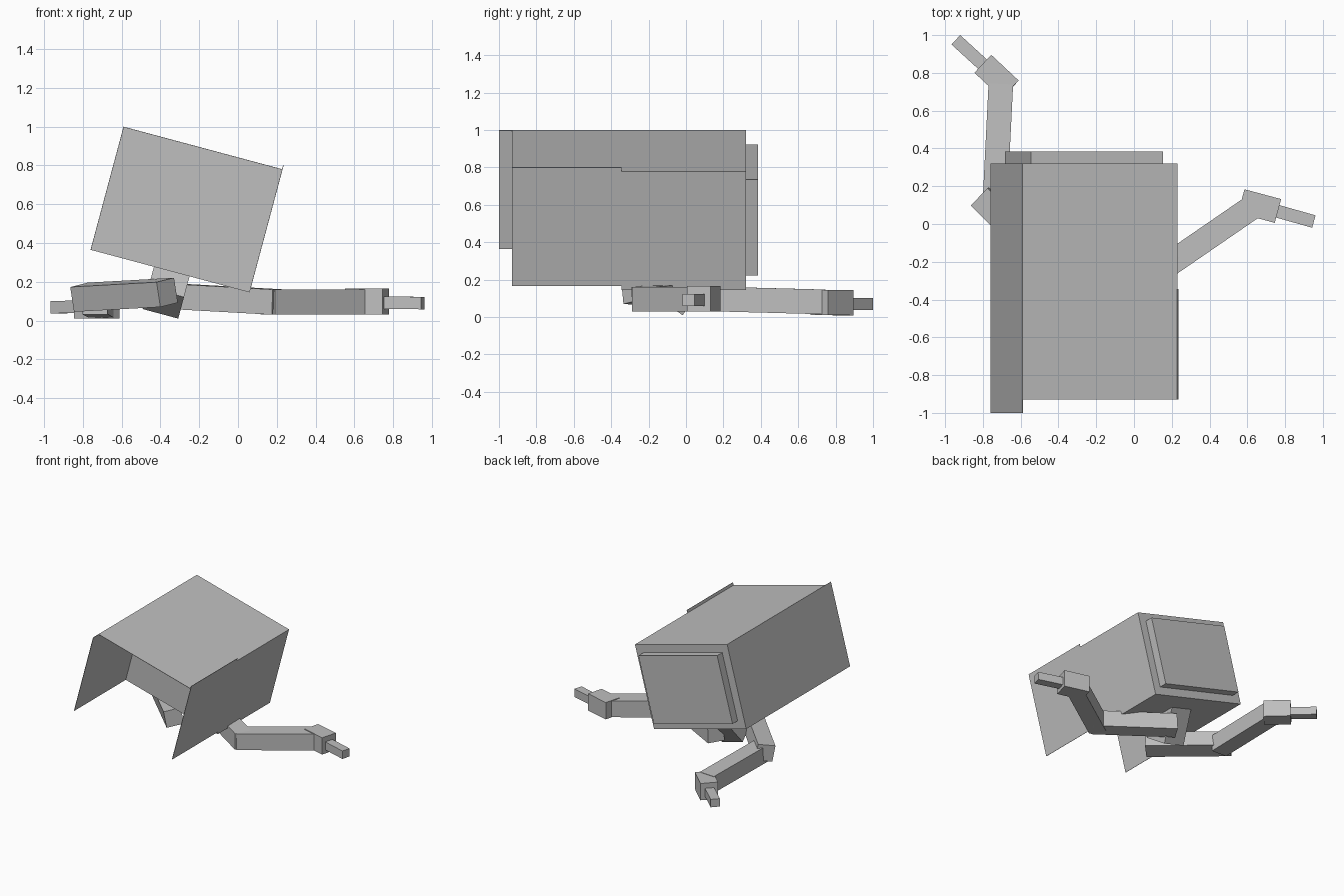
import bpy
from math import radians
from mathutils import Matrix, Vector

if "Cube" in bpy.data.objects:
    bpy.data.objects.remove(bpy.data.objects["Cube"])

# Single plain grey finish
grey = bpy.data.materials.new("plain grey")
grey.use_nodes = True
grey.diffuse_color = (0.52, 0.52, 0.52, 1)
grey.node_tree.nodes["Principled BSDF"].inputs["Base Color"].default_value = grey.diffuse_color


def box(name, matrix, size):
    """Box of the given size, placed by a matrix."""
    bpy.ops.mesh.primitive_cube_add(size=1)
    obj = bpy.context.object
    obj.name = name
    obj.data.transform(matrix @ Matrix.Diagonal((*size, 1)))
    obj.data.materials.append(grey)
    return obj


def limb(name, start, end, width, height, roll=0):
    """Square-ended beam running from start to end."""
    a, b = Vector(start), Vector(end)
    x = (b - a).normalized()
    y = Vector((0, 0, 1)).cross(x).normalized()
    z = x.cross(y)
    turn = Matrix((x, y, z)).transposed().to_4x4()
    place = Matrix.Translation((a + b) / 2) @ turn @ Matrix.Rotation(radians(roll), 4, "X")
    return box(name, place, ((b - a).length, width, height))


# Head: tilted block with thin sheets reaching forward
TILT = Matrix.Rotation(radians(15), 4, "Y")
HEAD = Matrix.Translation((-0.265, 0, 0.572)) @ TILT
W, H, SHEET = 0.849, 0.657, 0.003
BACK, MID, FRONT = 0.32, -0.345, -0.93


def head_part(name, centre, size):
    return box(name, HEAD @ Matrix.Translation(centre), size)


head_part("head_block", (0, (BACK + MID) / 2, 0), (W, BACK - MID, H))
head_part("head_back_plate", (0, BACK + 0.0325, 0), (0.725, 0.065, 0.53))
head_part("top_sheet", (0, (FRONT + MID) / 2, H / 2 - SHEET / 2), (W, MID - FRONT, SHEET))
head_part("left_sheet", (W / 2 - SHEET / 2, (FRONT + MID) / 2, 0.022), (SHEET, MID - FRONT, H))
head_part("right_sheet", (-W / 2 + SHEET / 2, (MID - 1) / 2, 0), (SHEET, MID + 1, H))

# Small body leaning forward under the head
BODY = Matrix.Translation((-0.385, -0.10, 0.09)) @ TILT @ Matrix.Rotation(radians(-35), 4, "X")
box("body", BODY @ Matrix.Translation((0, 0, 0.14)), (0.19, 0.2, 0.28))

# Left arm
limb("left_upper_arm", (-0.33, 0.09, 0.125), (0.21, -0.234, 0.095), 0.13, 0.13)
limb("left_forearm", (0.153, -0.236, 0.095), (0.62, 0.085, 0.096), 0.13, 0.13)
limb("left_hand", (0.568, 0.121, 0.098), (0.762, 0.069, 0.098), 0.13, 0.135)
limb("left_finger", (0.74, 0.073, 0.092), (0.952, 0.013, 0.090), 0.068, 0.064)

# Right arm
limb("right_upper_arm", (-0.365, -0.295, 0.145), (-0.81, 0.15, 0.12), 0.13, 0.13, -10)
limb("right_forearm", (-0.737, 0.10, 0.098), (-0.705, 0.74, 0.081), 0.13, 0.132)
limb("right_hand", (-0.655, 0.712, 0.078), (-0.80, 0.848, 0.077), 0.13, 0.135)
limb("right_finger", (-0.78, 0.826, 0.071), (-0.943, 0.975, 0.069), 0.068, 0.064)
